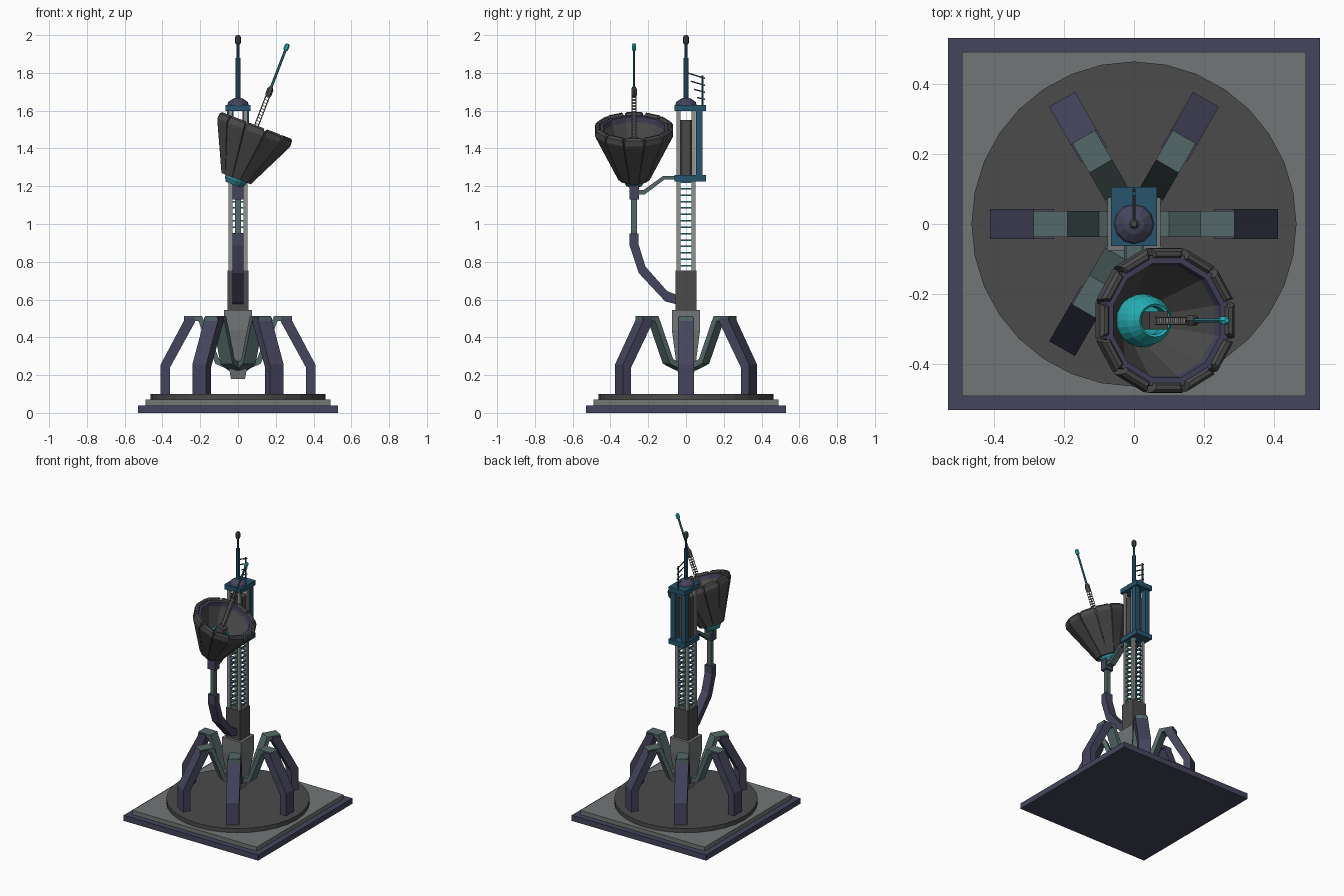
import bpy, bmesh
from math import sin, cos, pi, tan, radians
from mathutils import Matrix, Vector

if "Cube" in bpy.data.objects:
    bpy.data.objects.remove(bpy.data.objects["Cube"])

I = Matrix()


def mat(name, c):
    m = bpy.data.materials.new(name)
    m.diffuse_color = (*c, 1)
    m.use_nodes = True
    m.node_tree.nodes["Principled BSDF"].inputs["Base Color"].default_value = m.diffuse_color
    return m


NAVY = mat("navy", (0.06, 0.06, 0.11))
TEAL = mat("teal", (0.09, 0.14, 0.14))
BLUE = mat("blue", (0.02, 0.09, 0.15))
CYAN = mat("cyan", (0.02, 0.45, 0.48))
RUNG = mat("rung_teal", (0.03, 0.22, 0.26))
GREY = mat("grey", (0.17, 0.18, 0.18))
DARK = mat("dark_grey", (0.07, 0.07, 0.07))
PALE = mat("pale_grey", (0.28, 0.29, 0.28))


def mesh(name, verts, faces, m, M=I):
    bm = bmesh.new()
    vs = [bm.verts.new(M @ Vector(v)) for v in verts]
    for f in faces:
        bm.faces.new([vs[i] for i in f])
    bmesh.ops.recalc_face_normals(bm, faces=bm.faces)
    me = bpy.data.meshes.new(name)
    bm.to_mesh(me)
    bm.free()
    me.materials.append(m)
    ob = bpy.data.objects.new(name, me)
    bpy.context.collection.objects.link(ob)
    return ob


def loft(name, rings, m, M=I, caps=True, closed=False):
    """Join equal-length rings of points; closed links last ring to first."""
    n, k = len(rings[0]), len(rings)
    faces = []
    for j in range(k if closed else k - 1):
        a, b = j * n, (j + 1) % k * n
        faces += [(a + i, a + (i + 1) % n, b + (i + 1) % n, b + i) for i in range(n)]
    if caps and not closed:
        faces += [tuple(range(n)), tuple(range((k - 1) * n, k * n))]
    return mesh(name, [p for r in rings for p in r], faces, m, M)


def lathe(name, prof, n, m, M=I, turn=0.0, caps=True, closed=False):
    rings = [[(r * cos(2 * pi * i / n + turn), r * sin(2 * pi * i / n + turn), z)
              for i in range(n)] for r, z in prof]
    return loft(name, rings, m, M, caps, closed)


def box(name, x, y, z, m, M=I):
    rings = [[(x[0], y[0], h), (x[1], y[0], h), (x[1], y[1], h), (x[0], y[1], h)] for h in z]
    return loft(name, rings, m, M)


def prism(name, pts, w, m, M=I):
    return loft(name, [[(u, s * w / 2, z) for u, z in pts] for s in (-1, 1)], m, M)


def rod(name, p, q, r, m, n=6, M=I):
    p, q = Vector(p), Vector(q)
    d = q - p
    R = Matrix.Translation(p) @ d.to_track_quat('Z', 'Y').to_matrix().to_4x4()
    return lathe(name, [(r, 0), (r, d.length)], n, m, M @ R)


# Stepped base
box("base_plate", (-.53, .53), (-.53, .53), (0, .04), NAVY)
box("base_step", (-.49, .49), (-.49, .49), (.04, .07), GREY)
lathe("base_disc", [(.463, .07), (.463, .1)], 32, DARK)

# Six radial legs with inner struts
for i in range(6):
    R = Matrix.Rotation(i * pi / 3, 4, 'Z')
    prism("outer_leg", [(.36, .1), (.41, .1), (.41, .255), (.285, .49), (.285, .505),
                        (.228, .505), (.228, .48), (.36, .24)], .085, NAVY, R)
    prism("inner_strut", [(.287, .487), (.287, .513), (.19, .513), (.1, .285), (.04, .26),
                          (.04, .225), (.12, .26), (.21, .487)], .075, TEAL, R)

# Central hub and lower mast
q = 2 ** .5
lathe("hub", [(.037 * q, .18), (.05 * q, .25), (.075 * q, .44), (.075 * q, .545)],
      4, GREY, turn=pi / 4)
box("mast_socket", (-.055, .055), (-.055, .055), (.54, .755), DARK)

# Lattice mast: four posts with rings of rungs
for sx in (-1, 1):
    for sy in (-1, 1):
        cx, cy = sx * .04, sy * .04
        box("mast_post", (cx - .01, cx + .01), (cy - .01, cy + .01), (.75, 1.61), PALE)
for i in range(14):
    z = .775 + i * .034
    for a in range(4):
        R = Matrix.Rotation(a * pi / 2, 4, 'Z')
        box("mast_rung", (-.035, .035), (-.044, -.036), (z, z + .008), RUNG, R)

# Upper equipment bay
lathe("bay_core", [(.053, 1.25), (.053, 1.55)], 8, DARK, turn=pi / 8)
for z in (1.225, 1.597):
    box("bay_plate", (-.065, .065), (-.062, .105), (z, z + .034), BLUE)
for s in (-1, 1):
    box("bay_back_post", (s * .042 - .017, s * .042 + .017), (.052, .088), (1.25, 1.6), BLUE)

# Dome and top antenna
lathe("dome", [(.057, 1.63), (.052, 1.645), (.03, 1.662), (.012, 1.668)], 12, NAVY)
lathe("top_antenna", [(.014, 1.66), (.014, 1.88), (.008, 1.88), (.008, 1.96)], 8, BLUE)
lathe("top_antenna_tip", [(.01, 1.95), (.015, 1.96), (.015, 1.99), (.008, 2.0)], 8, DARK)

# Small comb aerial
rod("aerial_post", (0, .087, 1.62), (0, .087, 1.785), .006, BLUE)
for i in range(4):
    z = 1.66 + i * .037
    rod("aerial_tine", (0, .058 - i * .016, z + .01 + i * .006), (0, .1, z), .004, DARK)

# Dish support arm
F = Matrix.Rotation(-pi / 2, 4, 'Z')
prism("arm_lower", [(.05, .575), (.115, .59), (.22, .735), (.255, .775), (.298, .885), (.298, .95),
                    (.252, .95), (.252, .885), (.215, .79), (.1, .64), (.05, .62)][:1] +
      [(.11, .59), (.25, .74), (.298, .885), (.298, .95), (.252, .95), (.252, .895),
       (.215, .775), (.1, .645), (.05, .625)], .058, NAVY, F)
box("arm_spindle", (-.015, .015), (-.29, -.26), (.94, 1.14), TEAL)
box("arm_head", (-.03, .03), (-.3, -.25), (1.13, 1.225), NAVY)
prism("arm_bracket", [(.255, 1.155), (.22, 1.155), (.115, 1.235), (.04, 1.235), (.04, 1.255),
                      (.12, 1.255), (.225, 1.18), (.255, 1.18)], .045, TEAL, F)

# Dish, tilted towards +x
D = Matrix.Translation((-.01, -.275, 1.24)) @ Matrix.Rotation(radians(21), 4, 'Y')
N = 12
lathe("dish_shell", [(.08, .008), (.192, .25), (.165, .262), (.05, .03)], N, DARK, D,
      turn=pi / N, closed=True)
lathe("dish_inner_ring", [(.192, .24), (.192, .288), (.168, .288), (.162, .25)], N, NAVY, D,
      turn=pi / N, closed=True)
lathe("dish_joint", [(.045, -.035), (.06, -.01), (.06, .03)], N, RUNG, D)
for i in range(N):
    R = D @ Matrix.Rotation(2 * pi * i / N, 4, 'Z')
    rings = []
    for ro, ri, z, gap in [(.083, .068, 0, .001), (.2, .183, .245, .003),
                           (.207, .178, .262, .004), (.205, .178, .292, .007),
                           (.196, .184, .302, .013)]:
        a, b = ro * tan(pi / N) - gap, ri * tan(pi / N) - gap
        rings.append([(ri, -b, z), (ro, -a, z), (ro, a, z), (ri, b, z)])
    loft("dish_panel", rings, DARK, R)

# Feed core inside the dish
lathe("feed_core", [(.05, .02), (.072, .06), (.076, .1), (.068, .15), (.047, .195),
                    (.04, .19), (.04, .15)], 24, CYAN, D)
box("feed_block", (-.028, .028), (-.026, .026), (.14, .225), DARK, D)

# Feed mast: twin rails, rungs, rod and tip
for s in (-1, 1):
    for t in (-1, 1):
        rod("feed_rail", (s * .01, t * .01, .22), (s * .01, t * .01, .48), .003, PALE, 4, D)
for i in range(14):
    z = .24 + i * .017
    box("feed_rung", (-.011, .011), (-.011, .011), (z, z + .004), PALE, D)
lathe("feed_collar", [(.011, .465), (.017, .475), (.017, .505), (.01, .52)], 6, DARK, D)
lathe("feed_rod", [(.007, .51), (.007, .735)], 6, RUNG, D)
lathe("feed_tip", [(.007, .725), (.013, .733), (.013, .757), (.007, .765)], 6, CYAN, D)
